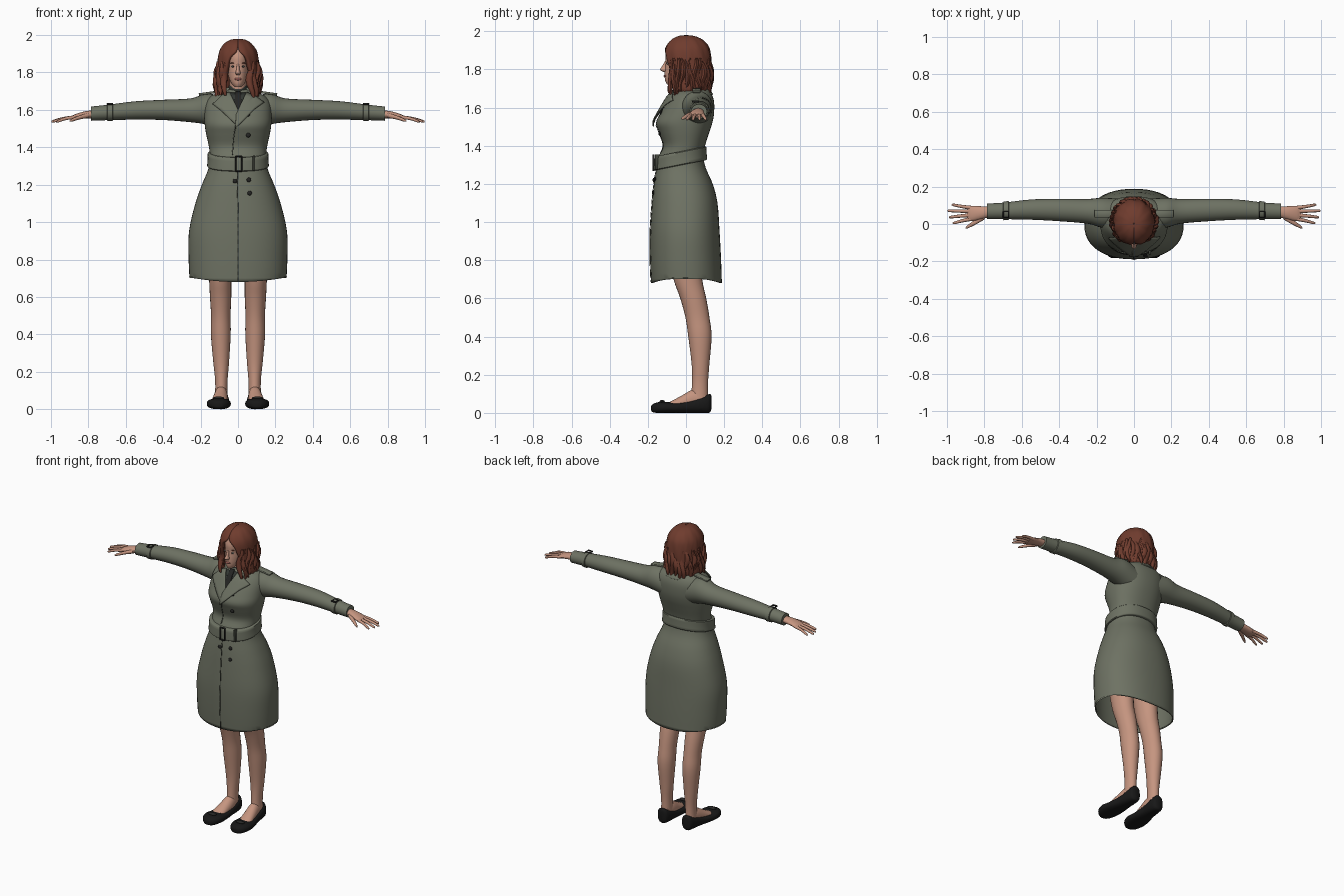
import bpy, bmesh, math, random
from mathutils import Matrix, Vector

cube = bpy.data.objects.get("Cube")
if cube:
    bpy.data.objects.remove(cube, do_unlink=True)
random.seed(4)
made = []


def material(name, *rgb):
    m = bpy.data.materials.new(name)
    m.use_nodes = True
    m.diffuse_color = (*rgb, 1)
    m.node_tree.nodes["Principled BSDF"].inputs["Base Color"].default_value = (*rgb, 1)
    return m


COAT = material("coat green grey", .155, .168, .125)
TRIM = material("dark trim", .05, .055, .042)
SKIN = material("skin", .56, .30, .215)
HAIR = material("auburn hair", .16, .045, .027)
SHOE = material("shoe black", .009, .009, .009)
SHIRT = material("shirt charcoal", .032, .037, .032)
LIPS = material("lips", .38, .13, .11)
EYE = material("eye white", .55, .5, .46)
METAL = material("buckle black", .018, .018, .017)


def finish(bm, name, mat, mirror=False, thick=0, offset=-1, recalc=True):
    if recalc:
        bmesh.ops.recalc_face_normals(bm, faces=bm.faces)
    mesh = bpy.data.meshes.new(name)
    bm.to_mesh(mesh)
    bm.free()
    mesh.materials.append(mat)
    ob = bpy.data.objects.new(name, mesh)
    bpy.context.collection.objects.link(ob)
    if thick:
        mod = ob.modifiers.new("Thickness", "SOLIDIFY")
        mod.thickness, mod.offset = thick, offset
    if mirror:
        ob.modifiers.new("Mirror", "MIRROR")
    made.append(ob)
    return ob


def smooth(rings, steps=4):
    """Catmull-Rom interpolation between cross-sections."""
    out = []
    for i in range(len(rings) - 1):
        a, b, c, d = (rings[max(0, min(len(rings) - 1, i + k))] for k in (-1, 0, 1, 2))
        for s in range(steps):
            t = s / steps
            out.append(tuple(q + .5 * t * (r - p + t * (2 * p - 5 * q + 4 * r - u
                             + t * (3 * (q - r) + u - p))) for p, q, r, u in zip(a, b, c, d)))
    return out + [rings[-1]]


def add_loft(bm, rings, axis="z", n=24, power=2, caps=(True, True), steps=4):
    """Each ring is (position on axis, centre a, centre b, radius a, radius b)."""
    loops = []
    for pos, ca, cb, ra, rb in smooth(rings, steps):
        loop = []
        for k in range(n):
            t = math.tau * k / n
            c, s = math.cos(t), math.sin(t)
            a = ca + ra * math.copysign(abs(c) ** (2 / power), c)
            b = cb + rb * math.copysign(abs(s) ** (2 / power), s)
            loop.append(bm.verts.new({"z": (a, b, pos), "x": (pos, a, b), "y": (a, pos, b)}[axis]))
        loops.append(loop)
    for p, q in zip(loops, loops[1:]):
        for k in range(n):
            bm.faces.new((p[k], p[k - 1], q[k - 1], q[k]))
    for on, loop in zip(caps, (loops[0], loops[-1])):
        if on:
            bm.faces.new(loop)


def loft(name, mat, rings, mirror=False, thick=0, **kw):
    bm = bmesh.new()
    add_loft(bm, rings, **kw)
    return finish(bm, name, mat, mirror, thick)


def depth(rings):
    """(z, half width, front y, back y) to loft rings."""
    return [(z, 0, (f + b) / 2, w, (b - f) / 2) for z, w, f, b in rings]


def sheet(name, mat, rings, thick, wave=0, n=56):
    """Shell round the vertical axis, open at the front by an angle per ring."""
    bm = bmesh.new()
    rows = []
    for z, w, f, b, gap in smooth(rings):
        row = []
        for k in range(n + 1):
            g = math.radians(max(gap, 0))
            a = g + (math.tau - 2 * g) * k / n
            r = 1 + wave * math.sin(11 * a + 25 * z) + wave * .6 * math.sin(23 * a - 40 * z)
            row.append(bm.verts.new((w * r * math.sin(a), (f + b) / 2 - (b - f) / 2 * r * math.cos(a), z)))
        rows.append(row)
    for p, q in zip(rows, rows[1:]):
        for k in range(n):
            bm.faces.new((p[k], q[k], q[k + 1], p[k + 1]))
    return finish(bm, name, mat, thick=thick, recalc=False)


def blob(name, mat, loc, size, mirror=False):
    bm = bmesh.new()
    bmesh.ops.create_uvsphere(bm, u_segments=16, v_segments=10, radius=1,
                              matrix=Matrix.Translation(loc) @ Matrix.Diagonal((*size, 1)))
    return finish(bm, name, mat, mirror)


def boxes(name, mat, parts, mirror=False, tilt=0):
    bm = bmesh.new()
    for loc, size in parts:
        bmesh.ops.create_cube(bm, size=1, matrix=Matrix.Translation(loc)
                              @ Matrix.Rotation(tilt, 4, "Y") @ Matrix.Diagonal((*size, 1)))
    bmesh.ops.bevel(bm, geom=bm.edges[:], offset=.002, segments=1, affect="EDGES")
    return finish(bm, name, mat, mirror)


# Coat body, open at the hem
POWER = 2.25
body = depth([(.68, .258, -.183, .188), (.8, .264, -.188, .184), (.95, .262, -.188, .176),
              (1.1, .228, -.178, .165), (1.2, .193, -.168, .14), (1.28, .16, -.155, .105),
              (1.34, .15, -.145, .092), (1.4, .155, -.12, .1), (1.47, .17, -.142, .122),
              (1.52, .178, -.157, .138), (1.57, .18, -.135, .147), (1.63, .175, -.1, .147),
              (1.67, .15, -.075, .135), (1.695, .1, -.05, .115), (1.71, .06, -.03, .09)])
coat = loft("coat", COAT, body, thick=.008, n=48, power=POWER, caps=(False, True))
for v in coat.data.vertices:
    if v.co.z < .681:
        v.co.z += .025 * (v.co.x / .26) ** 2
profile = smooth(body)


def front(x, z):
    """Front y of the coat at x, z."""
    for p, q in zip(profile, profile[1:]):
        if p[0] <= z <= q[0]:
            t = (z - p[0]) / (q[0] - p[0])
            _, _, cy, w, r = (a + t * (b - a) for a, b in zip(p, q))
            return cy - r * max(0, 1 - min(1, abs(x) / w) ** POWER) ** (1 / POWER)
    return 0


def plate(name, mat, pts, lift, thick=.006):
    """Flat outline in x, z laid on the coat front."""
    bm = bmesh.new()
    bm.faces.new([bm.verts.new((x, 0, z)) for x, z in pts])
    bmesh.ops.triangulate(bm, faces=bm.faces[:])
    bmesh.ops.subdivide_edges(bm, edges=bm.edges[:], cuts=5, use_grid_fill=True)
    for v in bm.verts:
        v.co.y = front(v.co.x, v.co.z) - lift
    return finish(bm, name, mat, thick=thick, offset=0)


def seam(name, path):
    bm = bmesh.new()
    rows = [[bm.verts.new((x + d, front(x + d, z) - .002, z)) for d in (-.0025, .0025)]
            for x, z in smooth(path, 8)]
    for p, q in zip(rows, rows[1:]):
        bm.faces.new((p[0], p[1], q[1], q[0]))
    return finish(bm, name, TRIM, thick=.002, offset=0)


# Shirt, tie, lapels, collar and front edge
plate("shirt_front", SHIRT, [(-.055, 1.69), (.055, 1.69), (0, 1.58)], .003)
plate("tie", METAL, [(-.014, 1.7), (.014, 1.7), (.02, 1.62), (0, 1.595), (-.02, 1.62)], .009)
plate("right_lapel", COAT, [(-.045, 1.695), (-.085, 1.68), (-.135, 1.63), (-.095, 1.6),
                            (-.01, 1.52), (.005, 1.59)], .012)
plate("left_lapel", COAT, [(.045, 1.695), (.085, 1.68), (.14, 1.64), (.09, 1.605),
                           (-.015, 1.5), (-.01, 1.575)], .017)
sheet("collar", COAT, [(1.72, .068, -.03, .09, 42), (1.695, .095, -.055, .125, 42),
                       (1.67, .122, -.078, .142, 40)], .008)
loft("shirt_collar", SHIRT, depth([(1.68, .06, -.045, .08), (1.73, .05, -.035, .07)]))
seam("bodice_edge", [(-.012, 1.51), (-.022, 1.46), (-.03, 1.36)])
seam("skirt_edge", [(-.004, 1.28), (0, 1.0), (0, .685)])
for i, (x, z) in enumerate([(.052, 1.575), (.055, 1.465), (-.016, 1.22), (.058, 1.226), (.062, 1.155)]):
    blob(f"button_{i + 1}", METAL, (x, front(x, z) - .004, z), (.012, .006, .012))

# Belt, tilted up towards the back
belt = loft("belt", COAT, depth([(1.298, .157, -.16, .103), (1.302, .165, -.168, .11), (1.335, .162, -.166, .108),
                                 (1.366, .162, -.163, .107), (1.37, .153, -.155, .1)]),
            n=48, power=POWER, steps=2)
for v in belt.data.vertices:
    v.co.z += .2 * (v.co.y + .03)
boxes("belt_buckle", METAL, [((x, -.17, 1.312), (.007, .012, .085)) for x in (-.012, .02)]
      + [((.004, -.17, z), (.038, .012, .007)) for z in (1.272, 1.352)])
boxes("belt_loop", TRIM, [((.085, -.15, 1.315), (.014, .024, .08))])

# Sleeves, cuff straps and epaulettes
loft("sleeves", COAT, [(.08, .055, 1.585, .08, .085), (.17, .06, 1.605, .08, .083),
                       (.25, .068, 1.598, .066, .064), (.4, .075, 1.6, .06, .054),
                       (.55, .077, 1.597, .054, .049), (.7, .07, 1.586, .044, .041),
                       (.785, .068, 1.58, .042, .038)], axis="x", mirror=True)
loft("cuff_straps", COAT, [(.668, .072, 1.588, .044, .041), (.671, .072, 1.588, .051, .048),
                           (.697, .07, 1.586, .05, .046), (.7, .07, 1.586, .043, .04)],
     axis="x", mirror=True, steps=1)
boxes("cuff_buckles", METAL, [((.685, .05 + d, 1.632), (.03, .006, .01)) for d in (-.016, .016)]
      + [((.685 + d, .05, 1.632), (.006, .036, .01)) for d in (-.014, .014)], mirror=True)
boxes("epaulettes", COAT, [((.16, .055, 1.69), (.1, .042, .012))], mirror=True, tilt=.14)

# Hands with fingers
bm = bmesh.new()
add_loft(bm, [(.76, .066, 1.578, .026, .022), (.82, .06, 1.573, .035, .019),
              (.87, .056, 1.563, .041, .014), (.892, .056, 1.557, .036, .008)], axis="x", n=16)
for tip, y0, y1 in [(.975, .086, .102), (.998, .068, .071), (.99, .048, .037), (.97, .028, .006)]:
    mid = (.87 + tip) / 2
    add_loft(bm, [(.865, y0, 1.562, .011, .01), (mid, (y0 + y1) / 2, 1.554, .009, .009),
                  (tip - .01, y1, 1.54, .007, .007), (tip, y1, 1.537, .002, .002)], axis="x", n=10)
add_loft(bm, [(.8, .038, 1.57, .014, .013), (.845, .012, 1.56, .014, .011),
              (.888, -.014, 1.545, .009, .008), (.9, -.022, 1.541, .003, .003)], axis="x", n=10)
finish(bm, "hands", SKIN, mirror=True)

# Legs, feet and flat shoes
loft("legs", SKIN, [(.05, .09, .07, .033, .045), (.15, .089, .073, .033, .042), (.25, .09, .076, .042, .046),
                    (.4, .092, .073, .053, .061), (.5, .092, .06, .052, .063), (.6, .093, .038, .057, .068),
                    (.7, .095, .01, .06, .075), (.85, .095, -.01, .07, .085)], mirror=True)
loft("feet", SKIN, [(.1, .09, .07, .028, .045), (.04, .09, .065, .036, .058), (-.02, .096, .052, .04, .04),
                    (-.07, .102, .04, .042, .025), (-.1, .105, .035, .035, .015)], axis="y", mirror=True)
loft("shoes", SHOE, [(.133, .09, .055, .012, .035), (.122, .09, .05, .034, .049), (.08, .091, .042, .043, .042),
                     (.02, .094, .033, .048, .033), (-.05, .1, .027, .06, .027), (-.11, .103, .029, .064, .029),
                     (-.155, .103, .027, .05, .027), (-.178, .102, .024, .026, .018),
                     (-.183, .102, .024, .008, .008)], axis="y", power=2.5, mirror=True)
blob("shoe_bows", METAL, (.104, -.125, .059), (.03, .014, .009), mirror=True)

# Head and face
loft("neck", SKIN, depth([(1.67, .05, -.035, .07), (1.72, .046, -.04, .065), (1.79, .046, -.05, .07)]))
loft("head", SKIN, depth([(1.722, .016, -.1, -.065), (1.74, .034, -.109, -.01), (1.765, .047, -.112, .04),
                          (1.8, .056, -.111, .08), (1.84, .061, -.107, .1), (1.88, .063, -.108, .105),
                          (1.92, .058, -.094, .1), (1.95, .042, -.065, .075)]))
loft("nose", SKIN, [(1.845, 0, -.102, .006, .007), (1.815, 0, -.111, .009, .016),
                    (1.798, 0, -.114, .014, .021), (1.787, 0, -.109, .009, .01)], n=12)
blob("lips", LIPS, (0, -.109, 1.765), (.02, .008, .007))
blob("eyes", EYE, (.026, -.095, 1.832), (.012, .006, .005), mirror=True)
blob("irises", METAL, (.026, -.099, 1.832), (.005, .004, .005), mirror=True)
blob("eyebrows", HAIR, (.027, -.096, 1.85), (.016, .005, .003), mirror=True)

# Hair shell parted over the face, with loose wavy locks
sheet("hair", HAIR, [(1.98, .004, -.002, .004, 0), (1.975, .04, -.04, .045, 0), (1.955, .072, -.078, .088, 0),
                     (1.92, .097, -.105, .118, 3), (1.88, .108, -.116, .13, 24), (1.82, .112, -.113, .135, 35),
                     (1.75, .117, -.1, .132, 42), (1.7, .12, -.09, .122, 46), (1.68, .112, -.08, .11, 48)],
      .022, wave=.014)
bm = bmesh.new()
for i in range(26):
    a = math.radians(40 + 280 * i / 25)
    phase, bottom = random.uniform(0, math.tau), random.uniform(1.655, 1.695)
    rings = []
    for k in range(7):
        t = k / 6
        reach = .97 + .07 * t + .06 * math.sin(phase + 7 * t)
        turn = a + .09 * math.sin(phase + 6 * t)
        width = .017 * math.sin(math.pi * (.12 + .8 * t)) + .002
        rings.append((1.86 + (bottom - 1.86) * t, .11 * reach * math.sin(turn),
                      .012 - .115 * reach * math.cos(turn), width, width * .8))
    add_loft(bm, rings, n=8, steps=2)
finish(bm, "hair_locks", HAIR)

# Smooth shading with sharp creases kept
bpy.ops.object.select_all(action="DESELECT")
for ob in made:
    ob.select_set(True)
bpy.context.view_layer.objects.active = made[0]
bpy.ops.object.shade_smooth_by_angle(angle=math.radians(45))
